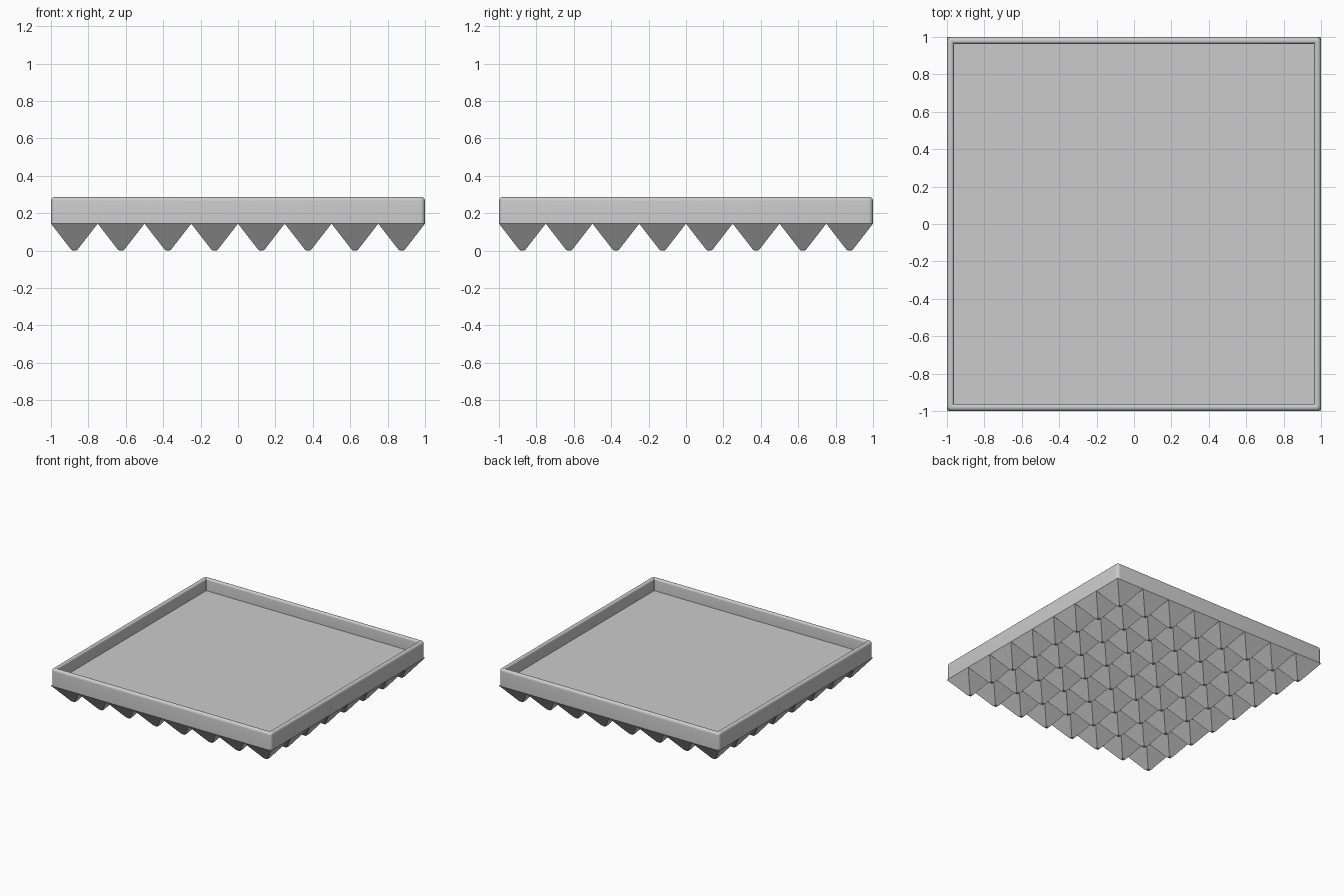
import bpy, bmesh, math

if "Cube" in bpy.data.objects:
    bpy.data.objects.remove(bpy.data.objects["Cube"])

grey = bpy.data.materials.new("light grey")
grey.diffuse_color = (0.6, 0.6, 0.6, 1)
grey.use_nodes = True
grey.node_tree.nodes["Principled BSDF"].inputs["Base Color"].default_value = grey.diffuse_color

BASE_Z = 0.144   # underside of the tray / root of the studs
TOP_Z = 0.286


def make_object(name, bm, smooth):
    bmesh.ops.recalc_face_normals(bm, faces=bm.faces)
    mesh = bpy.data.meshes.new(name)
    bm.to_mesh(mesh)
    bm.free()
    mesh.materials.append(grey)
    obj = bpy.data.objects.new(name, mesh)
    bpy.context.collection.objects.link(obj)
    if smooth:
        bpy.ops.object.select_all(action='DESELECT')
        obj.select_set(True)
        bpy.context.view_layer.objects.active = obj
        bpy.ops.object.shade_smooth_by_angle(angle=math.radians(35))
    return obj


def ring(bm, half, radius, z, segs):
    """Square ring of vertices with rounded corners."""
    verts = []
    c = half - radius
    for q, (sx, sy) in enumerate([(1, 1), (-1, 1), (-1, -1), (1, -1)]):
        for i in range(segs + 1):
            a = math.pi / 2 * (q + i / segs)
            verts.append(bm.verts.new((sx * c + radius * math.cos(a),
                                       sy * c + radius * math.sin(a), z)))
    return verts


def loft(bm, rings):
    for a, b in zip(rings, rings[1:]):
        n = len(a)
        for i in range(n):
            bm.faces.new((a[i], a[(i + 1) % n], b[(i + 1) % n], b[i]))


# Tray: rounded rim profile swept round the square, closed by floor and underside
R_OUT, R_IN, INNER = 0.021, 0.016, 0.963
profile = [(1.0, BASE_Z)]
for i in range(6):
    a = math.pi / 2 * i / 5
    profile.append((1 - R_OUT + R_OUT * math.cos(a), TOP_Z - R_OUT + R_OUT * math.sin(a)))
for i in range(1, 6):
    a = math.pi / 2 * i / 5
    profile.append((INNER + R_IN - R_IN * math.sin(a), TOP_Z - R_IN + R_IN * math.cos(a)))
profile.append((INNER, 0.185))

bm = bmesh.new()
rings = [ring(bm, h, max(h - 0.975, 0.002), z, 5) for h, z in profile]
loft(bm, rings)
bm.faces.new(rings[0])
bm.faces.new(rings[-1])
make_object("tray", bm, True)

# Underside studs: 8 x 8 grid of blunt inverted pyramids
N = 8
PITCH = 2 / N
bm = bmesh.new()
for ix in range(N):
    for iy in range(N):
        cx, cy = -1 + PITCH * (ix + 0.5), -1 + PITCH * (iy + 0.5)
        levels = []
        for half, z in [(PITCH / 2, BASE_Z), (0.018, 0.006), (0.010, 0.0)]:
            levels.append([bm.verts.new((cx + sx * half, cy + sy * half, z))
                           for sx, sy in [(1, 1), (-1, 1), (-1, -1), (1, -1)]])
        loft(bm, levels)
        bm.faces.new(levels[0])
        bm.faces.new(levels[-1])
make_object("pyramid_studs", bm, False)
